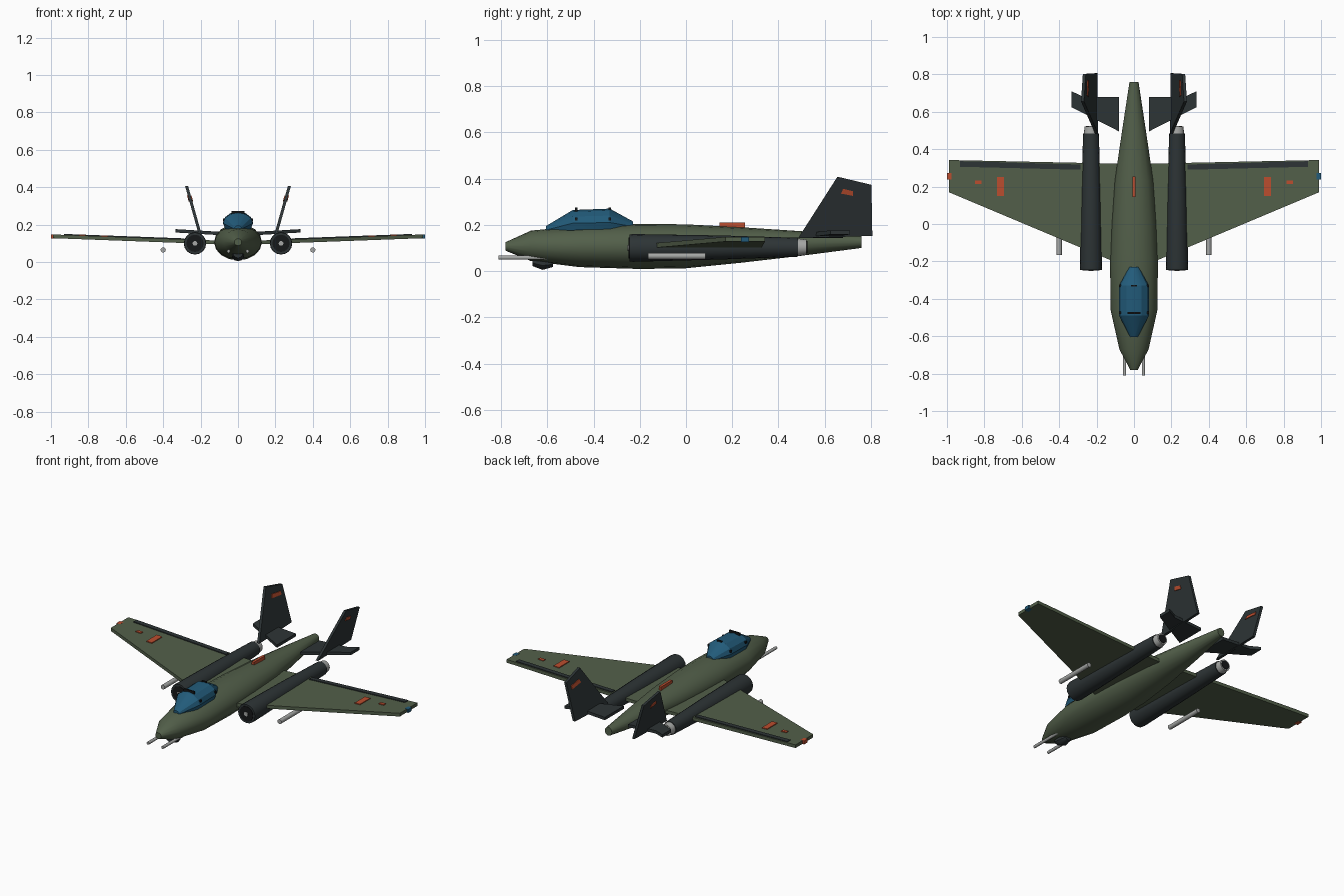
import bpy, bmesh, math
from mathutils import Vector

if "Cube" in bpy.data.objects:
    bpy.data.objects.remove(bpy.data.objects["Cube"])


def material(name, rgb):
    m = bpy.data.materials.new(name)
    m.diffuse_color = (*rgb, 1)
    m.use_nodes = True
    m.node_tree.nodes["Principled BSDF"].inputs["Base Color"].default_value = m.diffuse_color
    return m


GREEN = material("olive_green", (0.085, 0.115, 0.068))
DARK = material("charcoal", (0.026, 0.034, 0.036))
BLUE = material("canopy_blue", (0.016, 0.105, 0.195))
RED = material("marking_red", (0.50, 0.075, 0.028))
GREY = material("light_grey", (0.38, 0.39, 0.38))
BLACK = material("near_black", (0.008, 0.009, 0.010))


def finish(name, bm, mat, smooth=None):
    bmesh.ops.recalc_face_normals(bm, faces=bm.faces)
    me = bpy.data.meshes.new(name)
    bm.to_mesh(me)
    bm.free()
    me.materials.append(mat)
    ob = bpy.data.objects.new(name, me)
    bpy.context.collection.objects.link(ob)
    if smooth:
        bpy.ops.object.select_all(action='DESELECT')
        ob.select_set(True)
        bpy.context.view_layer.objects.active = ob
        bpy.ops.object.shade_smooth_by_angle(angle=math.radians(smooth))
    return ob


def loft(name, stations, sides, mat, x=0, smooth=40):
    """Stations are (y, half width, bottom z, top z)."""
    bm = bmesh.new()
    rings = []
    for y, w, lo, hi in stations:
        ring = []
        for i in range(sides):
            a = math.tau * i / sides
            ring.append(bm.verts.new((x + w * math.sin(a), y, (lo + hi) / 2 + (hi - lo) / 2 * math.cos(a))))
        rings.append(ring)
    for a, b in zip(rings, rings[1:]):
        for i in range(sides):
            j = (i + 1) % sides
            bm.faces.new((a[i], a[j], b[j], b[i]))
    bm.faces.new(rings[0])
    bm.faces.new(rings[-1])
    return finish(name, bm, mat, smooth)


def rod(name, x, z, r, y0, y1, mat, sides=12, r2=None):
    r2 = r if r2 is None else r2
    return loft(name, [(y0, r, z - r, z + r), (y1, r2, z - r2, z + r2)], sides, mat, x)


def slab(name, points, offset, mat):
    """Solid between an outline and the same outline moved by offset, centred."""
    bm = bmesh.new()
    d = Vector(offset) / 2
    lo = [bm.verts.new(Vector(p) - d) for p in points]
    hi = [bm.verts.new(Vector(p) + d) for p in points]
    bm.faces.new(lo)
    bm.faces.new(hi)
    n = len(points)
    for i in range(n):
        j = (i + 1) % n
        bm.faces.new((lo[i], lo[j], hi[j], hi[i]))
    return finish(name, bm, mat)


def box(name, x0, x1, y0, y1, z0, z1, mat):
    z = (z0 + z1) / 2
    return slab(name, [(x0, y0, z), (x1, y0, z), (x1, y1, z), (x0, y1, z)], (0, 0, z1 - z0), mat)


# Fuselage
loft("fuselage", [(-0.78, 0.02, 0.088, 0.125), (-0.67, 0.078, 0.043, 0.175),
                  (-0.46, 0.125, 0.017, 0.195), (-0.2, 0.128, 0.009, 0.204),
                  (0.0, 0.12, 0.012, 0.202), (0.23, 0.103, 0.035, 0.19),
                  (0.49, 0.065, 0.065, 0.173), (0.76, 0.024, 0.10, 0.152)], 16, GREEN)

# Canopy with small frame fittings
loft("canopy", [(-0.605, 0.02, 0.16, 0.195), (-0.49, 0.08, 0.15, 0.264),
                (-0.33, 0.08, 0.15, 0.27), (-0.23, 0.025, 0.17, 0.215)], 12, BLUE, smooth=25)
for y, w in ((-0.475, 0.036), (-0.33, 0.016)):
    box("canopy_frame_top", -w, w, y - 0.005, y + 0.005, 0.255, 0.274, BLACK)
    for s in (-1, 1):
        box("canopy_frame_side", s * 0.073 - 0.007, s * 0.073 + 0.007, y - 0.006, y + 0.006,
            0.218, 0.232, BLACK)

# Chin sensor and dorsal marker
loft("chin_sensor", [(-0.665, 0.025, 0.022, 0.06), (-0.62, 0.035, 0.005, 0.06),
                     (-0.575, 0.02, 0.018, 0.05)], 10, DARK)
box("dorsal_marker", -0.008, 0.008, 0.145, 0.255, 0.18, 0.21, RED)


def wing_z(x):
    return 0.101 + 0.037 * abs(x)


def wing_plate(name, s, corners, mat, t=0.008):
    """Thin plate resting on the upper wing skin."""
    pts = [(s * x, y, wing_z(x) + 0.011) for x, y in corners]
    return slab(name, pts, (0, 0, t), mat)


for s, side in ((-1, "left"), (1, "right")):
    # Wing with its panels and tip light
    slab(side + "_wing", [(s * x, y, wing_z(x)) for x, y in
                          ((0.05, -0.225), (0.99, 0.17), (0.99, 0.342), (0.05, 0.322))],
         (0, 0, 0.02), GREEN)
    wing_plate(side + "_flap", s, [(0.285, 0.29), (0.93, 0.306), (0.93, 0.336), (0.285, 0.318)], DARK)
    wing_plate(side + "_wing_marking", s, [(0.695, 0.15), (0.732, 0.15), (0.732, 0.25), (0.695, 0.25)], RED)
    wing_plate(side + "_small_marking", s, [(0.815, 0.213), (0.85, 0.213), (0.85, 0.233), (0.815, 0.233)], RED)
    box(side + "_tip_light", s * 0.975, s, 0.238, 0.272, 0.126, 0.148, BLUE if s > 0 else RED)

    # Engine nacelle, intake and exhaust
    x = s * 0.23
    loft(side + "_nacelle", [(-0.245, 0.058, 0.042, 0.158), (-0.23, 0.06, 0.04, 0.16),
                             (0.15, 0.052, 0.05, 0.154), (0.485, 0.042, 0.062, 0.144)], 16, DARK, x)
    rod(side + "_intake", x, 0.10, 0.046, -0.248, -0.2, BLACK, 16)
    rod(side + "_intake_hub", x, 0.10, 0.013, -0.252, -0.2, GREY)
    rod(side + "_exhaust", x, 0.103, 0.039, 0.47, 0.522, GREY, 16, 0.034)
    rod(side + "_exhaust_core", x, 0.103, 0.026, 0.5, 0.525, BLACK, 16)

    # Underwing tube and nose barrel
    rod(side + "_underwing_tube", s * 0.40, 0.065, 0.014, -0.165, 0.085, GREY)
    rod(side + "_nose_barrel", s * 0.05, 0.058, 0.009, -0.81, -0.60, GREY, 10)

    # Tailplane
    slab(side + "_tailplane", [(s * a, y, 0.147 + 0.06 * a) for a, y in
                               ((0.08, 0.495), (0.335, 0.625), (0.335, 0.71), (0.27, 0.68), (0.08, 0.68))],
         (0, 0, 0.018), DARK)

    # Outward leaning fin with markings on both faces
    def fin_point(y, z, out=0.0):
        return (s * (0.203 + 0.28 * (z - 0.15) + out), y, z)

    slab(side + "_fin", [fin_point(y, z) for y, z in
                         ((0.485, 0.142), (0.655, 0.408), (0.802, 0.373), (0.806, 0.152))],
         (0.016, 0, 0), DARK)
    for out, y0, y1 in ((-0.009, 0.68, 0.77), (0.009, 0.67, 0.722)):
        slab(side + "_fin_marking", [fin_point(y, z, out) for y, z in
                                     ((y0, 0.335), (y0 + 0.01, 0.356), (y1, 0.345), (y1, 0.325))],
             (0.006, 0, 0), RED)
